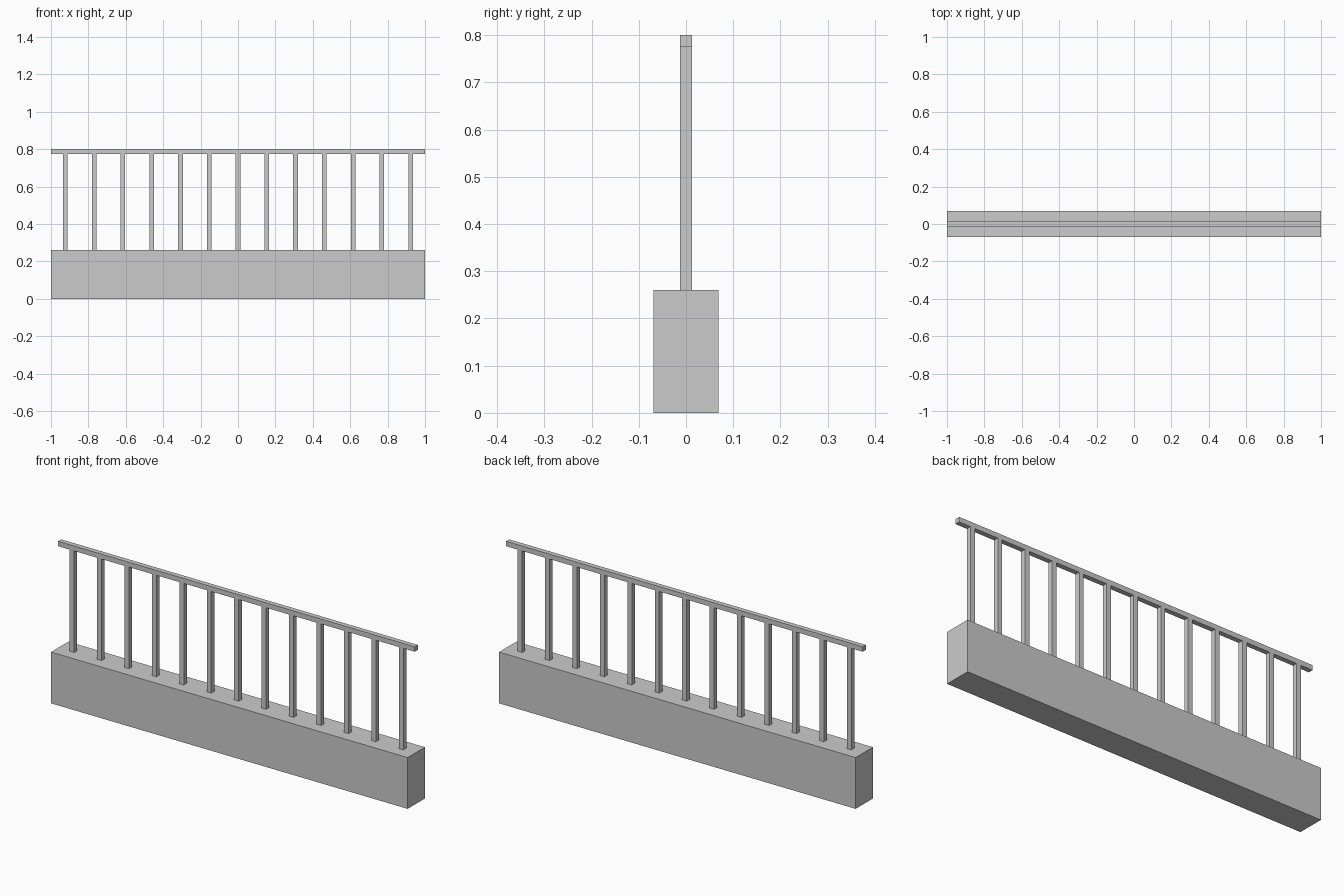
import bpy

cube = bpy.data.objects.get("Cube")
if cube:
    bpy.data.objects.remove(cube, do_unlink=True)

GREY = (0.6, 0.6, 0.6, 1.0)
grey = bpy.data.materials.new("light_grey")
grey.use_nodes = True
grey.diffuse_color = GREY
grey.node_tree.nodes["Principled BSDF"].inputs["Base Color"].default_value = GREY


def box(name, x, width, depth, bottom, top):
    """Box centred on y = 0, spanning bottom to top."""
    bpy.ops.mesh.primitive_cube_add(size=1, location=(x, 0, (bottom + top) / 2))
    obj = bpy.context.object
    obj.name = name
    obj.scale = (width, depth, top - bottom)
    bpy.ops.object.transform_apply(location=False, rotation=False, scale=True)
    obj.data.materials.append(grey)
    return obj


LENGTH = 2.0
BASE_TOP = 0.26
RAIL_BOTTOM = 0.775
RAIL_TOP = 0.8
BAR = 0.025
POSTS = 13

# Solid wall and the handrail above it
box("base_wall", 0, LENGTH, 0.138, 0, BASE_TOP)
box("handrail", 0, LENGTH, BAR, RAIL_BOTTOM, RAIL_TOP)

# Evenly spaced square posts
spacing = LENGTH / POSTS
for i in range(POSTS):
    x = (i - (POSTS - 1) / 2) * spacing
    box(f"post_{i + 1}", x, BAR, BAR, BASE_TOP, RAIL_BOTTOM)
